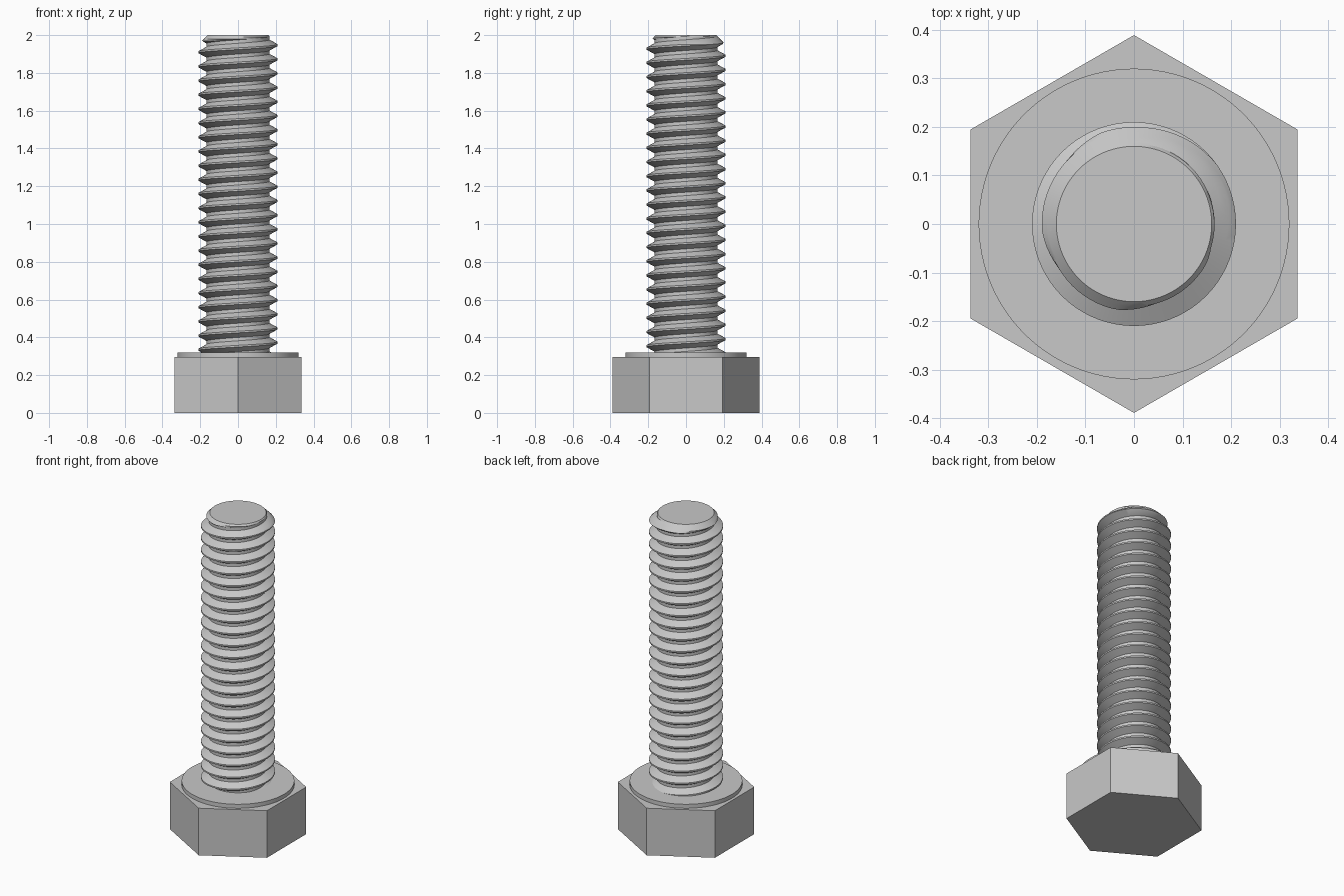
import bpy, bmesh, math

if "Cube" in bpy.data.objects:
    bpy.data.objects.remove(bpy.data.objects["Cube"], do_unlink=True)

steel = bpy.data.materials.new("grey steel")
steel.use_nodes = True
GREY = (0.58, 0.58, 0.58, 1)
steel.diffuse_color = GREY
steel.node_tree.nodes["Principled BSDF"].inputs["Base Color"].default_value = GREY


def finish(name, bm):
    bmesh.ops.recalc_face_normals(bm, faces=bm.faces)
    mesh = bpy.data.meshes.new(name)
    bm.to_mesh(mesh)
    bm.free()
    mesh.materials.append(steel)
    obj = bpy.data.objects.new(name, mesh)
    bpy.context.collection.objects.link(obj)
    bpy.ops.object.select_all(action='DESELECT')
    obj.select_set(True)
    bpy.context.view_layer.objects.active = obj
    bpy.ops.object.shade_smooth_by_angle(angle=math.radians(25))


def prism(name, sides, radius, low, high):
    bm = bmesh.new()
    bmesh.ops.create_cone(bm, cap_ends=True, segments=sides,
                          radius1=radius, radius2=radius, depth=high - low)
    bmesh.ops.translate(bm, verts=bm.verts, vec=(0, 0, (low + high) / 2))
    finish(name, bm)


# Hexagonal head with corners on the y axis, and the round washer face
prism("hex_head", 6, 0.389, 0, 0.295)
prism("washer_face", 96, 0.32, 0.295, 0.32)

# Threaded shank: one tooth profile swept up a right-handed helix
PITCH, STEPS, TURNS, TOP, BOTTOM = 0.075, 72, 25, 2.0, 0.31
ROOT, CREST, TIP = 0.166, 0.21, 0.16
START = 0.222                        # height of the first crest on the +x side
half, foot, flat = PITCH / 2, PITCH * 0.38, PITCH * 0.06
tooth = [(-half, ROOT), (-foot, ROOT), (-flat, CREST),
         (flat, CREST), (foot, ROOT), (half, ROOT)]
bm = bmesh.new()
previous = None
for i in range(STEPS * TURNS + 1):
    a = math.tau * i / STEPS
    z = START + PITCH * i / STEPS
    row = [bm.verts.new((r * math.cos(a), r * math.sin(a), z + dz)) for dz, r in tooth]
    if previous:
        for j in range(len(tooth) - 1):
            bm.faces.new((previous[j], row[j], row[j + 1], previous[j + 1]))
    previous = row
bmesh.ops.remove_doubles(bm, verts=bm.verts, dist=0.0005)


def slice_at(height, side):
    # side 1 removes what is above, -1 what is below, 0 only adds a cut
    bmesh.ops.bisect_plane(bm, geom=bm.verts[:] + bm.edges[:] + bm.faces[:],
                           plane_co=(0, 0, height), plane_no=(0, 0, side or 1),
                           clear_outer=side != 0)


# Trim both ends and bevel the tip
slice_at(TOP, 1)
slice_at(BOTTOM, -1)
for drop in (0.01, 0.02, 0.03, 0.04, 0.05):
    slice_at(TOP - drop, 0)
for v in bm.verts:
    r = math.hypot(v.co.x, v.co.y)
    limit = TIP + max(0, TOP - v.co.z)
    if r > limit:
        v.co.x *= limit / r
        v.co.y *= limit / r
bmesh.ops.holes_fill(bm, edges=[e for e in bm.edges if e.is_boundary], sides=0)
finish("threaded_shank", bm)
